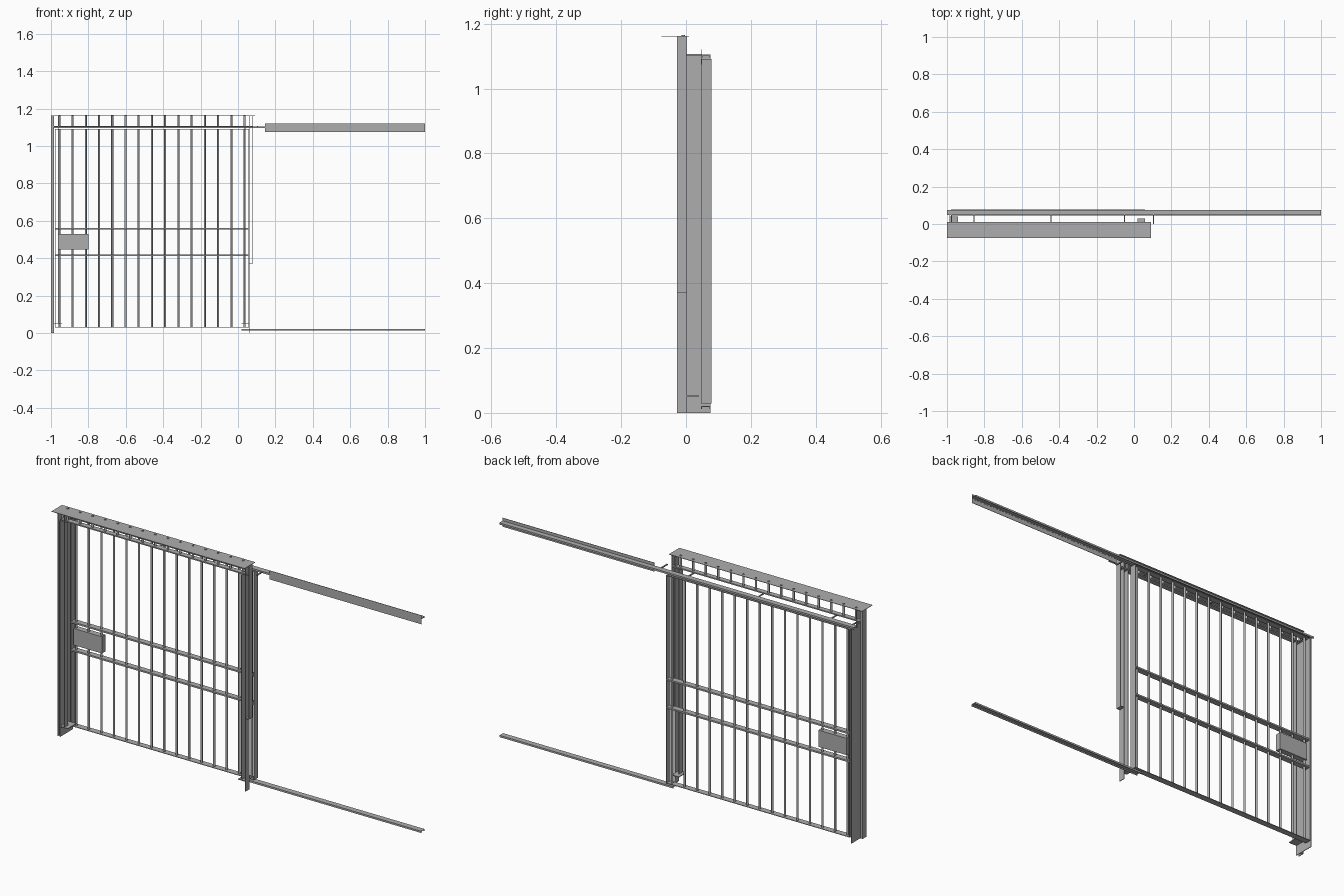
import bpy, bmesh, math
from mathutils import Matrix

steel = bpy.data.materials.new("grey steel")
steel.diffuse_color = (0.42, 0.42, 0.42, 1)


def finish(name, bm):
    me = bpy.data.meshes.new(name)
    bm.to_mesh(me)
    bm.free()
    ob = bpy.data.objects.new(name, me)
    bpy.context.collection.objects.link(ob)
    me.materials.append(steel)
    return ob


def boxes(name, *parts):
    """One object made of boxes given as x0, x1, y0, y1, z0, z1."""
    bm = bmesh.new()
    for x0, x1, y0, y1, z0, z1 in parts:
        m = (Matrix.Translation(((x0 + x1) / 2, (y0 + y1) / 2, (z0 + z1) / 2))
             @ Matrix.Diagonal((x1 - x0, y1 - y0, z1 - z0, 1)))
        bmesh.ops.create_cube(bm, size=1, matrix=m)
    return finish(name, bm)


def bars(name, xs, y, z0, z1, r=0.0055):
    """A row of upright round bars."""
    bm = bmesh.new()
    for x in xs:
        bmesh.ops.create_cone(bm, cap_ends=True, segments=12, radius1=r, radius2=r,
                              depth=z1 - z0, matrix=Matrix.Translation((x, y, (z0 + z1) / 2)))
    ob = finish(name, bm)
    for p in ob.data.polygons:
        p.use_smooth = abs(p.normal.z) < 0.5
    ob.data.set_sharp_from_angle(angle=math.radians(40))


T = 0.003  # sheet thickness
bar_x = [-0.955 + i * 0.0707 for i in range(15)]

# Fixed header: top plate, short bars and lower strip
boxes("header_plate", (-1, 0.09, -0.075, 0.01, 1.161, 1.163))
bars("header_bars", bar_x, -0.008, 1.1, 1.166)
boxes("header_strip", (-0.985, 0.08, -0.022, 0.004, 1.1, 1.106))

# Left jamb: nested sheets that receive the gate
boxes("left_jamb",
      (-0.999, -0.996, -0.028, 0.003, 0, 1.163),
      (-0.986, -0.983, -0.028, 0.075, 0, 1.1),
      (-0.999, -0.983, 0.0, 0.003, 0, 1.163),
      (-0.963, -0.960, -0.028, 0.003, 0.05, 1.163))
boxes("left_jamb_foot", (-0.985, -0.94, -0.028, 0.04, 0.05, 0.054))

# Right post: full height inner sheet and shorter outer sheet
boxes("right_post",
      (0.059, 0.062, -0.028, 0.003, 0, 1.163),
      (0.078, 0.081, -0.028, 0.003, 0.372, 1.163),
      (0.059, 0.081, -0.028, 0.003, 0.372, 0.375),
      (0.036, 0.039, -0.028, 0.003, 0.05, 1.1))
boxes("right_post_foot", (0.02, 0.06, -0.028, 0.03, 0.05, 0.054))

# Top rail: channel along the whole width, cover sheet and brackets
boxes("top_rail",
      (-1, 1, 0.048, 0.076, 1.101, 1.105),
      (-1, 1, 0.048, 0.051, 1.096, 1.105),
      (-1, 1, 0.073, 0.076, 1.096, 1.105))
boxes("rail_cover", (0.145, 1, 0.048, 0.050, 1.075, 1.12))
boxes("rail_brackets", *[(x - 0.003, x + 0.003, 0.0, 0.05, 1.101, 1.106)
                         for x in (-0.975, -0.855, -0.443, -0.05, 0.105)])

# Bottom guide: shallow channel
boxes("bottom_guide",
      (0.02, 1, 0.046, 0.075, 0.018, 0.021),
      (0.02, 1, 0.046, 0.049, 0.012, 0.021),
      (0.02, 1, 0.072, 0.075, 0.012, 0.021))

# Sliding gate: bars, flat cross bars and end stiles
bars("gate_bars", bar_x, 0.062, 0.03, 1.09)
boxes("gate_cross_bars", *[(-0.978, 0.058, 0.047, 0.077, z - 0.004, z + 0.004)
                           for z in (0.415, 0.558)])
boxes("gate_ends", *[(-0.975, 0.058, 0.046, 0.077, z, z + T) for z in (0.029, 1.088)])
boxes("gate_stiles",
      (-0.978, -0.975, 0.046, 0.078, 0.029, 1.091),
      (0.055, 0.058, 0.046, 0.078, 0.029, 1.091))

# Lock housing
boxes("lock_box", (-0.96, -0.8, 0.047, 0.077, 0.445, 0.53))
